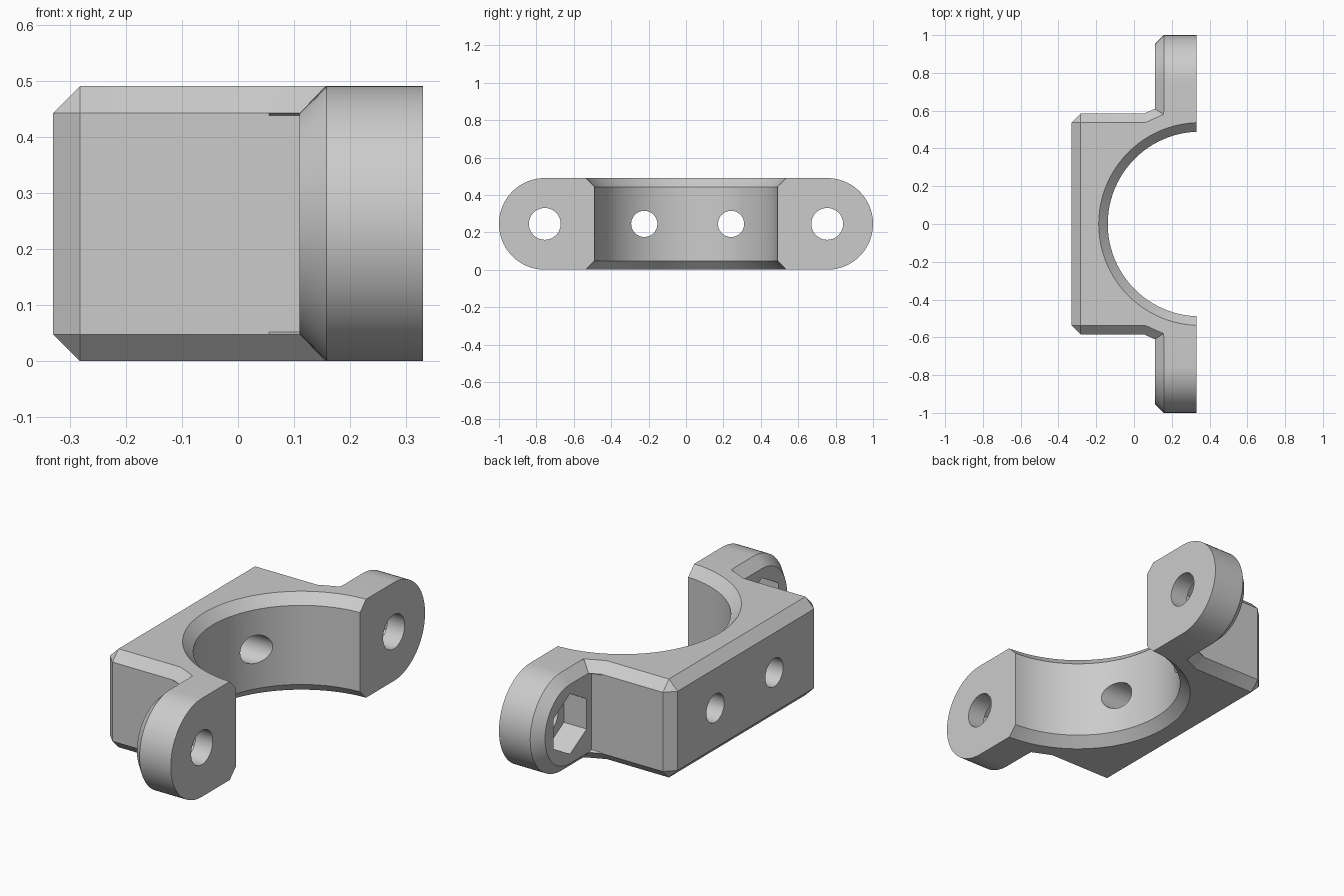
import bpy, bmesh
from math import cos, sin, pi

if "Cube" in bpy.data.objects:
    bpy.data.objects.remove(bpy.data.objects["Cube"], do_unlink=True)

H, CH = 0.49, 0.048          # height and chamfer
MID = H / 2
FACE, BACK = 0.33, -0.33     # mating face and rear face

grey = bpy.data.materials.new("grey")
grey.use_nodes = True
colour = (0.6, 0.6, 0.6, 1)
grey.diffuse_color = colour
grey.node_tree.nodes["Principled BSDF"].inputs["Base Color"].default_value = colour


def loft(name, rings):
    """Closed solid through rings that have equal point counts."""
    bm = bmesh.new()
    loops = [[bm.verts.new(p) for p in ring] for ring in rings]
    n = len(loops[0])
    for a, b in zip(loops, loops[1:]):
        for i in range(n):
            j = (i + 1) % n
            bm.faces.new((a[i], a[j], b[j], b[i]))
    bm.faces.new(loops[0])
    bm.faces.new(loops[-1])
    bmesh.ops.remove_doubles(bm, verts=bm.verts, dist=1e-5)
    bmesh.ops.recalc_face_normals(bm, faces=bm.faces)
    mesh = bpy.data.meshes.new(name)
    bm.to_mesh(mesh)
    bm.free()
    mesh.materials.append(grey)
    obj = bpy.data.objects.new(name, mesh)
    bpy.context.collection.objects.link(obj)
    return obj


def combine(target, other, operation):
    mod = target.modifiers.new(other.name, 'BOOLEAN')
    mod.operation, mod.object, mod.solver = operation, other, 'EXACT'
    bpy.context.view_layer.objects.active = target
    bpy.ops.object.modifier_apply(modifier=mod.name)
    bpy.data.objects.remove(other, do_unlink=True)


def rod(name, y, r, x0, x1, sides):
    """Prism along x, with one corner pointing up."""
    ring = [(y + r * sin(2 * pi * i / sides), MID + r * cos(2 * pi * i / sides))
            for i in range(sides)]
    return loft(name, [[(x, a, b) for a, b in ring] for x in (x0, x1)])


def outline(half, z):
    """Mirror a half outline across y = 0."""
    return [(x, y, z) for x, y in half] + [(x, -y, z) for x, y in reversed(half)]


# Chamfered body block, with small webs where it meets the ears
W = 0.585
IN = W - CH
tail = [(0.158, 0.6), (FACE, 0.6)]
side = [(BACK, IN), (BACK + CH, W)]
plain = side + [(0.055, W), (0.11, W)] + tail
web = side + [(0.055, W), (0.11, 0.61)] + tail
cap = [(BACK + CH, IN)] * 2 + [(0.06, IN), (0.156, 0.58)] + tail
layers = [(cap, 0), (web, CH), (plain, CH + 0.004),
          (plain, H - CH - 0.004), (web, H - CH), (cap, H)]
clamp = loft("clamp_half", [outline(h, z) for h, z in layers])

# Rounded mounting ears
EAR_X, EAR_Y = 0.11, 0.755
for s in (1, -1):
    def stadium(x, r):
        arc = [-pi / 2 + pi * i / 40 for i in range(41)]
        pts = [(EAR_Y + r * cos(t), MID + r * sin(t)) for t in arc]
        pts += [(0.45, MID + r), (0.45, MID - r)]
        return [(x, s * y, z) for y, z in pts]
    ear = loft("ear", [stadium(EAR_X, MID - CH), stadium(EAR_X + CH, MID),
                       stadium(FACE, MID)])
    combine(clamp, ear, 'UNION')

# Half-round bore with flared rims
rings = []
for z, r in ((-0.05, 0.587), (CH, 0.489), (H - CH, 0.489), (H + 0.05, 0.587)):
    rings.append([(0.35 + r * cos(2 * pi * i / 96), r * sin(2 * pi * i / 96), z)
                  for i in range(96)])
combine(clamp, loft("bore_cutter", rings), 'DIFFERENCE')

# Bolt holes and hexagonal nut pockets in the ears
for s in (1, -1):
    combine(clamp, rod("bolt_cutter", s * EAR_Y, 0.085, 0, 0.5, 40), 'DIFFERENCE')
    combine(clamp, rod("nut_cutter", s * EAR_Y, 0.15, 0.05, 0.235, 6), 'DIFFERENCE')

# Screw holes through the rear wall
for y in (-0.223, 0.241):
    combine(clamp, rod("screw_cutter", y, 0.07, -0.5, 0.3, 40), 'DIFFERENCE')

bpy.ops.object.select_all(action='DESELECT')
clamp.select_set(True)
bpy.context.view_layer.objects.active = clamp
bpy.ops.object.shade_smooth_by_angle(angle=pi / 6)
